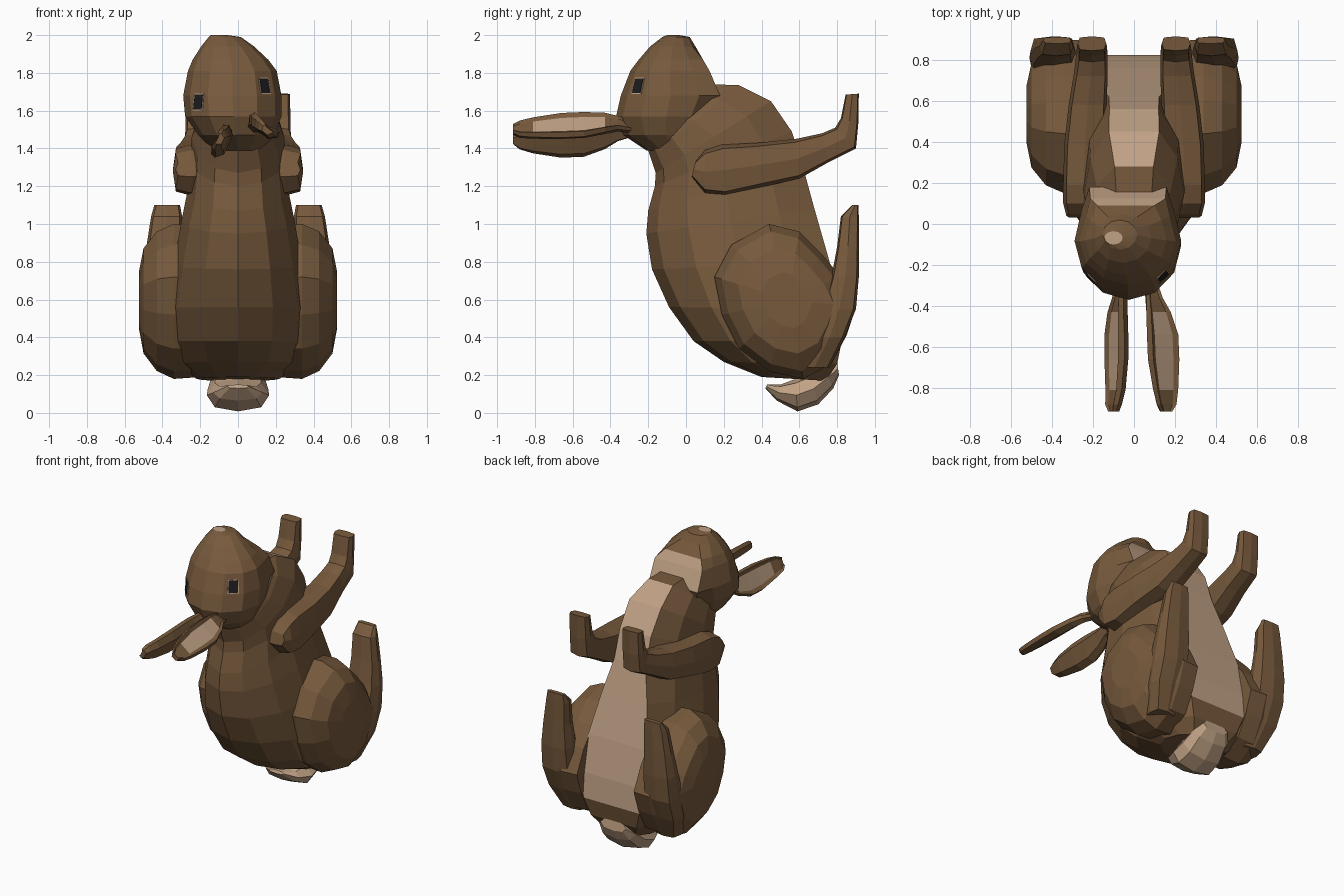
import bpy, bmesh, math
from mathutils import Vector as V
from mathutils.bvhtree import BVHTree

if "Cube" in bpy.data.objects:
    bpy.data.objects.remove(bpy.data.objects["Cube"])


def material(name, col):
    m = bpy.data.materials.new(name)
    m.diffuse_color = (*col, 1)
    m.use_nodes = True
    m.node_tree.nodes["Principled BSDF"].inputs["Base Color"].default_value = m.diffuse_color
    return m


MATS = [material("brown_fur", (0.185, 0.102, 0.046)),
        material("pale_fur", (0.53, 0.36, 0.235)),
        material("eye_black", (0.012, 0.012, 0.014))]


def ring(a, b, w, cx=0.0, n=12, p=1.0, flat=0):
    """Oval section spanning (y, z) points a to b, half width w in x; side 0 starts at b.
    flat > 0 squares off the b side to a flat panel of half width flat * w."""
    pts = []
    for j in range(n):
        t = 2 * math.pi * j / n
        c, s = math.cos(t), math.sin(t)
        c, s = math.copysign(abs(c) ** p, c), math.copysign(abs(s) ** p, s)
        if flat and c > .1:
            c = min(1, c / .86)
            if j in (1, n - 1):
                s = math.copysign(flat, s)
        pts.append(V((cx + w * s, (a[0] + b[0]) / 2 + (b[0] - a[0]) / 2 * c,
                      (a[1] + b[1]) / 2 + (b[1] - a[1]) / 2 * c)))
    return pts


def loft(name, rings, mat=lambda i, j: 0, caps=(0, 0)):
    """Skin rings into a closed mesh; mat(i, j) gives the colour of side j in row i."""
    bm = bmesh.new()
    vs = [[bm.verts.new(p) for p in r] for r in rings]
    n = len(vs[0])
    for i in range(len(vs) - 1):
        for j in range(n):
            k = (j + 1) % n
            f = bm.faces.new((vs[i][j], vs[i][k], vs[i + 1][k], vs[i + 1][j]))
            f.material_index = mat(i, j)
    for r, c in zip((vs[0], vs[-1]), caps):
        bm.faces.new(r).material_index = c
    bmesh.ops.recalc_face_normals(bm, faces=bm.faces)
    tree = BVHTree.FromBMesh(bm)
    me = bpy.data.meshes.new(name)
    bm.to_mesh(me)
    bm.free()
    for m in MATS:
        me.materials.append(m)
    bpy.context.collection.objects.link(bpy.data.objects.new(name, me))
    return tree


# body: back point, belly point, half width, belly panel share
BODY = [((-.21, 1.42), (.12, 1.74), .17, .5), ((-.19, 1.36), (.28, 1.735), .21, .45),
        ((-.16, 1.27), (.45, 1.65), .245, .5), ((-.165, 1.2), (.56, 1.49), .25, .48),
        ((-.2, 1.07), (.62, 1.3), .265, .46), ((-.21, .95), (.68, 1.08), .30, .58),
        ((-.18, .76), (.76, .8), .34, .66), ((-.09, .56), (.81, .55), .37, .66),
        ((.04, .38), (.825, .38), .36, .6), ((.2, .27), (.8, .26), .32, .55),
        ((.4, .19), (.74, .17), .22, .55)]
loft("body", [ring(a, b, w, flat=f) for a, b, w, f in BODY],
     lambda i, j: int(1 <= i <= 7 and j in (0, 11)))

# head: height, centre x, half width, rear y, chin y, chin panel share
HEAD = [(2.0, -.1, .045, -.1, -.035, 0), (1.99, -.07, .085, -.125, .02, 0),
        (1.94, -.055, .14, -.19, .05, 0), (1.87, -.04, .2, -.25, .09, .7),
        (1.81, -.03, .235, -.295, .125, .78), (1.68, -.03, .26, -.345, .18, .72),
        (1.57, -.025, .255, -.37, .16, 0), (1.47, -.01, .2, -.33, .12, 0),
        (1.39, 0, .13, -.21, .1, 0)]
head = loft("head", [ring((y0, z), (y1, z), w, cx, flat=f) for z, cx, w, y0, y1, f in HEAD],
            lambda i, j: int(i in (3, 4) and j in (0, 11)), (1, 0))


# eyes: thin dark plates with a pale rim, laid on the head
def plate(name, p, nrm, w, h, lift, m):
    side = V((0, 0, 1)).cross(nrm).normalized()
    up = nrm.cross(side)
    loft(name, [[p + nrm * d + side * w * a + up * h * b
                 for a, b in ((-1, -1), (1, -1), (1.05, 1), (-.85, 1))]
                for d in (0, lift)], lambda i, j: m, (m, m))


for label, target in (("right", (.15, -.265, 1.735)), ("left", (-.21, -.265, 1.645))):
    p, nrm, _, _ = head.find_nearest(V(target))
    plate(label + "_eye_rim", p, nrm, .036, .045, .003, 1)
    plate(label + "_eye", p, nrm, .031, .04, .006, 2)

# ears: spoon section with a pale hollow
SECTION = [(1, 0), (.6, -1), (-.6, -1), (-1, 0), (-.88, .75), (-.6, .4), (.6, .4), (.88, .75)]


def ear(name, path, across, normal):
    across, normal = V(across).normalized(), V(normal).normalized()
    sizes = [(.03, .025), (.045, .03), (.07, .035), (.092, .038),
             (.092, .038), (.072, .034), (.055, .03), (.03, .022)]
    loft(name, [[V(c) + across * w * u + normal * t * v for u, v in SECTION]
                for c, (w, t) in zip(path, sizes)],
         lambda i, j: int(2 <= i <= 4 and j == 5))


ear("right_ear", [(.08, -.28, 1.51), (.095, -.36, 1.53), (.115, -.43, 1.53), (.135, -.54, 1.52),
                  (.14, -.66, 1.515), (.15, -.81, 1.505), (.155, -.88, 1.5), (.155, -.915, 1.5)],
    (.75, 0, -.6), (.6, 0, .75))
ear("left_ear", [(-.06, -.28, 1.49), (-.07, -.36, 1.48), (-.08, -.43, 1.46), (-.085, -.54, 1.44),
                 (-.085, -.66, 1.435), (-.09, -.81, 1.44), (-.1, -.88, 1.445), (-.1, -.915, 1.45)],
    (-.36, 0, -.8), (-.8, 0, .36))

# arm: lower point, upper point, half width, centre x
ARM = [((.03, 1.25), (.05, 1.33), .08, .25), ((.1, 1.165), (.1, 1.39), .095, .25),
       ((.21, 1.15), (.19, 1.42), .1, .245), ((.4, 1.195), (.38, 1.43), .1, .24),
       ((.6, 1.24), (.58, 1.45), .092, .225), ((.76, 1.33), (.72, 1.48), .082, .21),
       ((.9, 1.4), (.79, 1.51), .075, .205), ((.912, 1.53), (.82, 1.56), .073, .205),
       ((.915, 1.69), (.845, 1.685), .07, .205)]

# haunch outline (y, z) about its centre, and layers of x, scale
HAUNCH = [(.15, .72), (.24, .89), (.44, 1.0), (.6, .96), (.72, .84), (.82, .72), (.9, .56),
          (.85, .41), (.77, .26), (.62, .18), (.44, .22), (.28, .34), (.19, .52)]
LAYERS = [(.22, .98), (.34, 1.0), (.43, .9), (.5, .68), (.525, .36)]
MID = (.54, .6)

# foot: height, front y, back y, centre x, half width
FOOT = [(.24, .6, .76, .36, .08), (.4, .68, .84, .39, .11), (.55, .72, .9, .395, .115),
        (.72, .77, .915, .395, .11), (.88, .8, .915, .39, .095),
        (1.04, .82, .915, .378, .082), (1.1, .88, .912, .375, .068)]

for s, label in ((1, "right"), (-1, "left")):
    loft(label + "_arm", [ring(a, b, w, s * cx, 8, .5) for a, b, w, cx in ARM])
    loft(label + "_haunch", [[V((s * x, MID[0] + (y - MID[0]) * k, MID[1] + (z - MID[1]) * k))
                              for y, z in HAUNCH] for x, k in LAYERS])
    loft(label + "_foot", [ring((y0, z), (y1, z), w, s * cx, 8, .5)
                           for z, y0, y1, cx, w in FOOT])

# tail: lower point, upper point, half width
TAIL = [((.42, .13), (.43, .15), .06), ((.48, .065), (.5, .15), .13),
        ((.59, .008), (.58, .18), .165), ((.7, .045), (.65, .21), .16),
        ((.78, .13), (.73, .25), .14), ((.81, .2), (.8, .27), .1)]
loft("tail", [ring(*r, 0, 8, .85) for r in TAIL], lambda i, j: 1, (1, 1))
